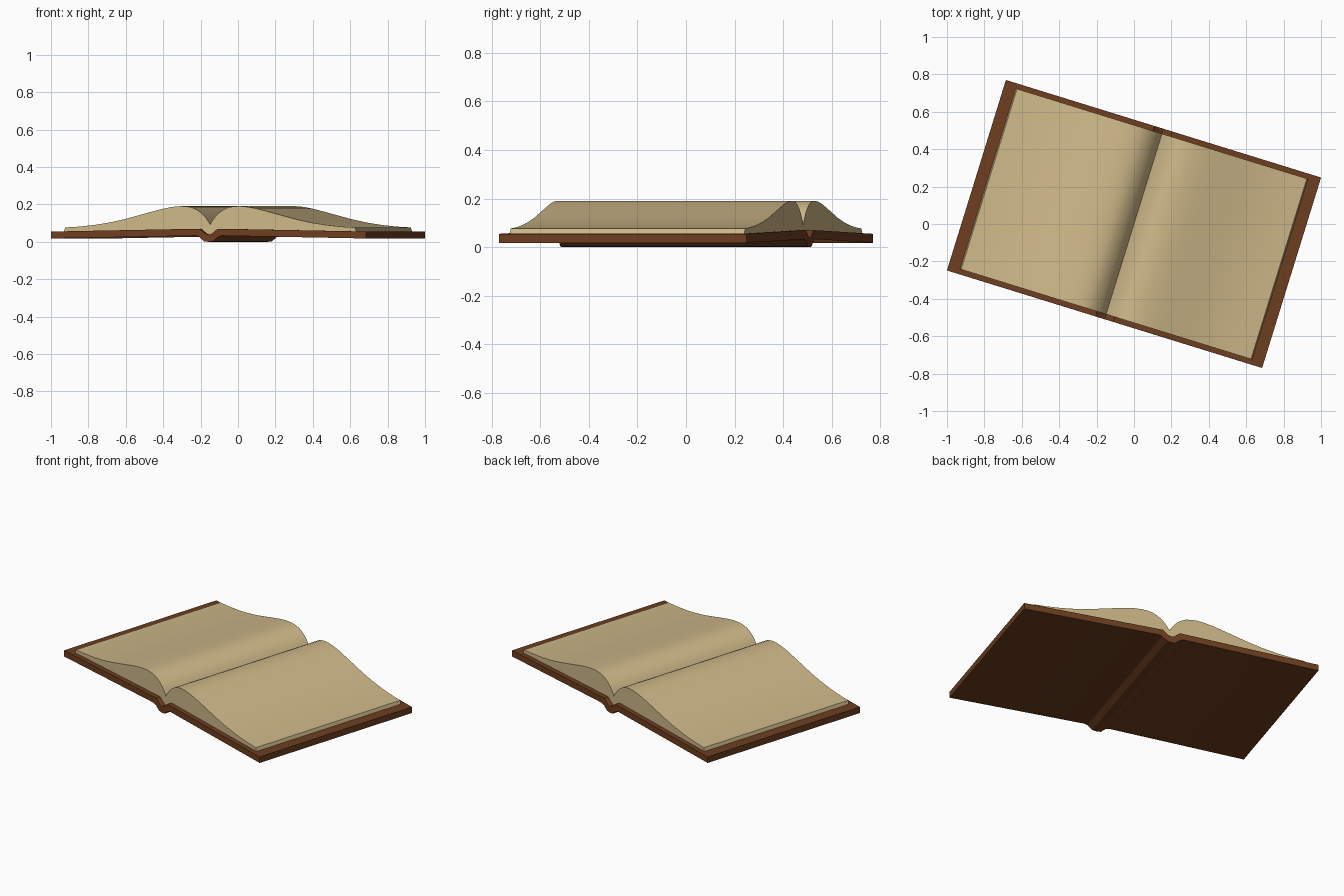
import bpy, bmesh, math

if "Cube" in bpy.data.objects:
    bpy.data.objects.remove(bpy.data.objects["Cube"])

TILT = math.radians(-17.2)


def material(name, color):
    m = bpy.data.materials.new(name)
    m.diffuse_color = (*color, 1)
    m.use_nodes = True
    m.node_tree.nodes["Principled BSDF"].inputs["Base Color"].default_value = m.diffuse_color
    return m


def extrude_profile(name, upper, lower, half_depth, mat, angle):
    """Mirror a half cross-section (spine to outer edge) and extrude it along y.
    upper and lower share the same x columns, so the ends are clean quad strips."""
    def full(half):
        return [(-x, z) for x, z in reversed(half[1:])] + half
    up, lo = full(upper), full(lower)
    bm = bmesh.new()
    rows = [[bm.verts.new((x, y, z)) for x, z in line]
            for line, y in ((up, -half_depth), (up, half_depth),
                            (lo, half_depth), (lo, -half_depth))]
    for a, b in zip(rows, rows[1:] + rows[:1]):
        for i in range(len(up) - 1):
            bm.faces.new((a[i], a[i + 1], b[i + 1], b[i]))
    bm.faces.new([r[0] for r in rows])
    bm.faces.new([r[-1] for r in reversed(rows)])
    bmesh.ops.recalc_face_normals(bm, faces=bm.faces)
    mesh = bpy.data.meshes.new(name)
    bm.to_mesh(mesh)
    bm.free()
    ob = bpy.data.objects.new(name, mesh)
    bpy.context.collection.objects.link(ob)
    ob.rotation_euler.z = TILT
    mesh.materials.append(mat)
    bpy.ops.object.select_all(action='DESELECT')
    ob.select_set(True)
    bpy.context.view_layer.objects.active = ob
    bpy.ops.object.shade_smooth_by_angle(angle=math.radians(angle))
    return ob


leather = material("leather", (0.156, 0.048, 0.014))
paper = material("paper", (0.62, 0.48, 0.25))

# cover boards with the dipped spine between them
cover_top = [(0, .038), (.018, .044), (.05, .070), (.07, .070), (.882, .055)]
cover_bottom = [(0, 0), (.025, .003), (.055, .028), (.075, .033), (.882, .018)]
extrude_profile("cover", cover_top, cover_bottom, .533, leather, 25)


# page block: each half swells up beside the central gutter
def cover_height(x):
    for (x0, z0), (x1, z1) in zip(cover_top, cover_top[1:]):
        if x <= x1:
            return z0 + (z1 - z0) * (x - x0) / (x1 - x0)


page_top = [(0, .092), (.008, .106), (.018, .120), (.03, .136), (.05, .155),
            (.075, .172), (.10, .183), (.13, .189), (.165, .191), (.21, .187),
            (.26, .178), (.32, .163), (.40, .142), (.48, .121), (.56, .104),
            (.65, .090), (.74, .081), (.811, .077)]
page_bottom = [(x, cover_height(x) - .002) for x, z in page_top]
page_bottom[-1] = (.818, cover_height(.818) - .002)
extrude_profile("pages", page_top, page_bottom, .505, paper, 30)
